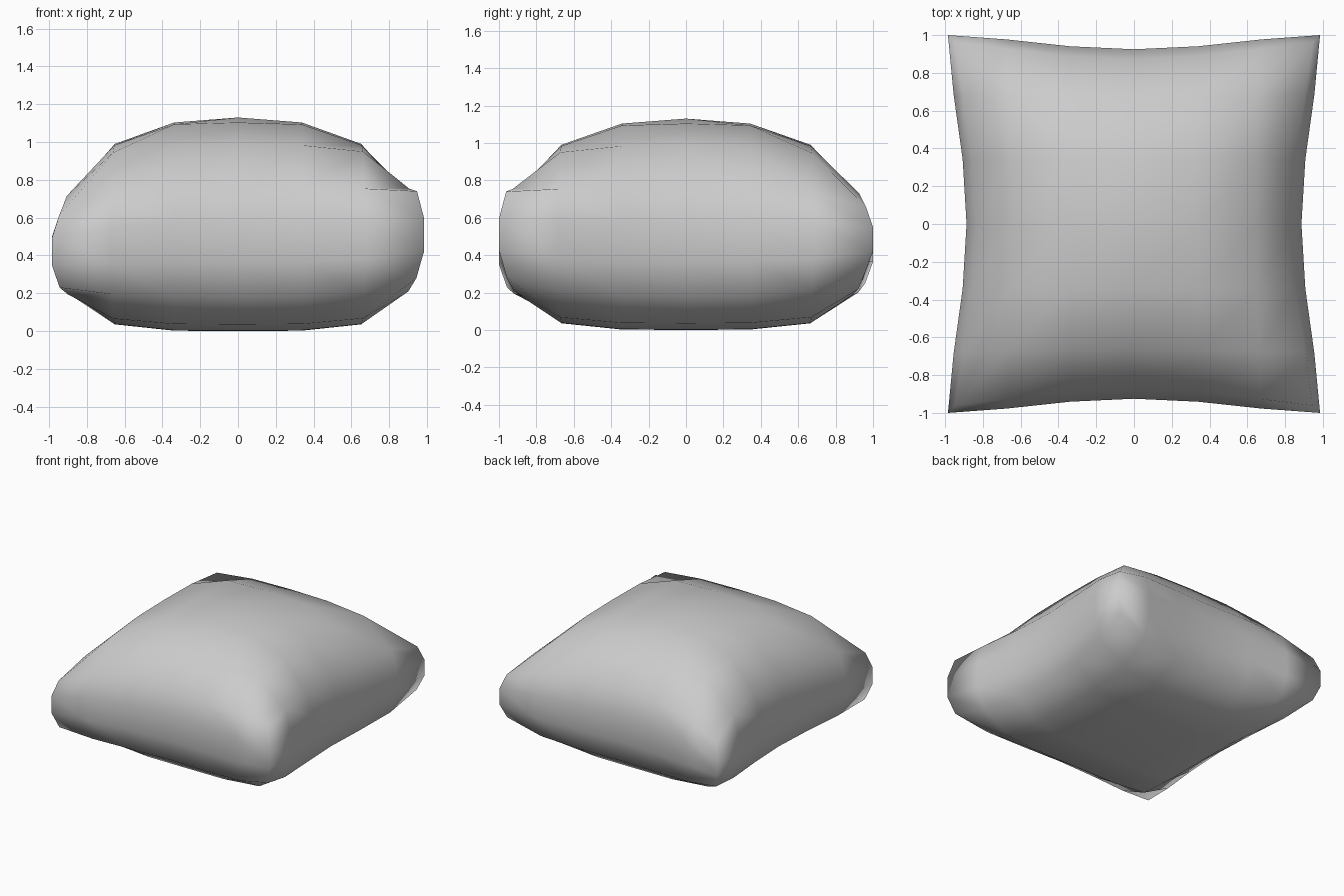
import bpy, bmesh
from mathutils import Vector

if "Cube" in bpy.data.objects:
    bpy.data.objects.remove(bpy.data.objects["Cube"])

# Coarse block: 6 x 6 x 3 divisions
bm = bmesh.new()
bmesh.ops.create_cube(bm, size=2)

def slice_axis(axis, parts):
    normal = Vector([float(i == axis) for i in range(3)])
    for k in range(1, parts):
        bmesh.ops.bisect_plane(bm, geom=bm.verts[:] + bm.edges[:] + bm.faces[:],
                               plane_co=normal * (2 * k / parts - 1), plane_no=normal)

slice_axis(0, 6)
slice_axis(1, 6)
slice_axis(2, 3)

# Sideways position: edges pinch in at mid side, rims tuck in above and below
def spread(a, b, reach, pinch, rim):
    edge = abs(a) ** 4
    tuck = rim * (1 - 0.3 * b ** 4)
    return (a * reach * (1 + 0.03 * (1 - edge)) * (1 - tuck * edge)
            * (1 - pinch * edge * (1 - b * b) ** 2))

# Bottom and top height of each slightly uneven corner, keyed by (right, back)
corners = {(False, False): (0.23, 0.61), (True, False): (0.28, 0.74),
           (True, True): (0.31, 0.66), (False, True): (0.25, 0.61)}

# Puff the block into a cushion
for vert in bm.verts:
    u, v, w = vert.co
    rim = 0.055 if w > 0.9 else 0.06 if w < -0.9 else 0.0
    low, high = corners[u > 0, v > 0]
    blend = abs(u * v) ** 3
    bottom = 0.18 + (low - 0.18) * blend
    top = 0.76 + (high - 0.76) * blend
    if w > 0.9:
        g = sorted((1 - abs(u) ** 2.4, 1 - abs(v) ** 2.4))
        z = top + (1.13 - top) * g[0] * g[1] ** 0.4
    elif w < -0.9:
        z = bottom * (1 - (1 - u ** 4) * (1 - v ** 4))
    else:
        z = (bottom + top) / 2 + (top - bottom) * 0.55 * w
    vert.co = (spread(u, v, 0.985, 0.1, rim), spread(v, u, 1.0, 0.075, rim), z)

bmesh.ops.recalc_face_normals(bm, faces=bm.faces[:])
for face in bm.faces:
    face.smooth = True

mesh = bpy.data.meshes.new("cushion")
bm.to_mesh(mesh)
bm.free()
bpy.context.collection.objects.link(bpy.data.objects.new("cushion", mesh))
